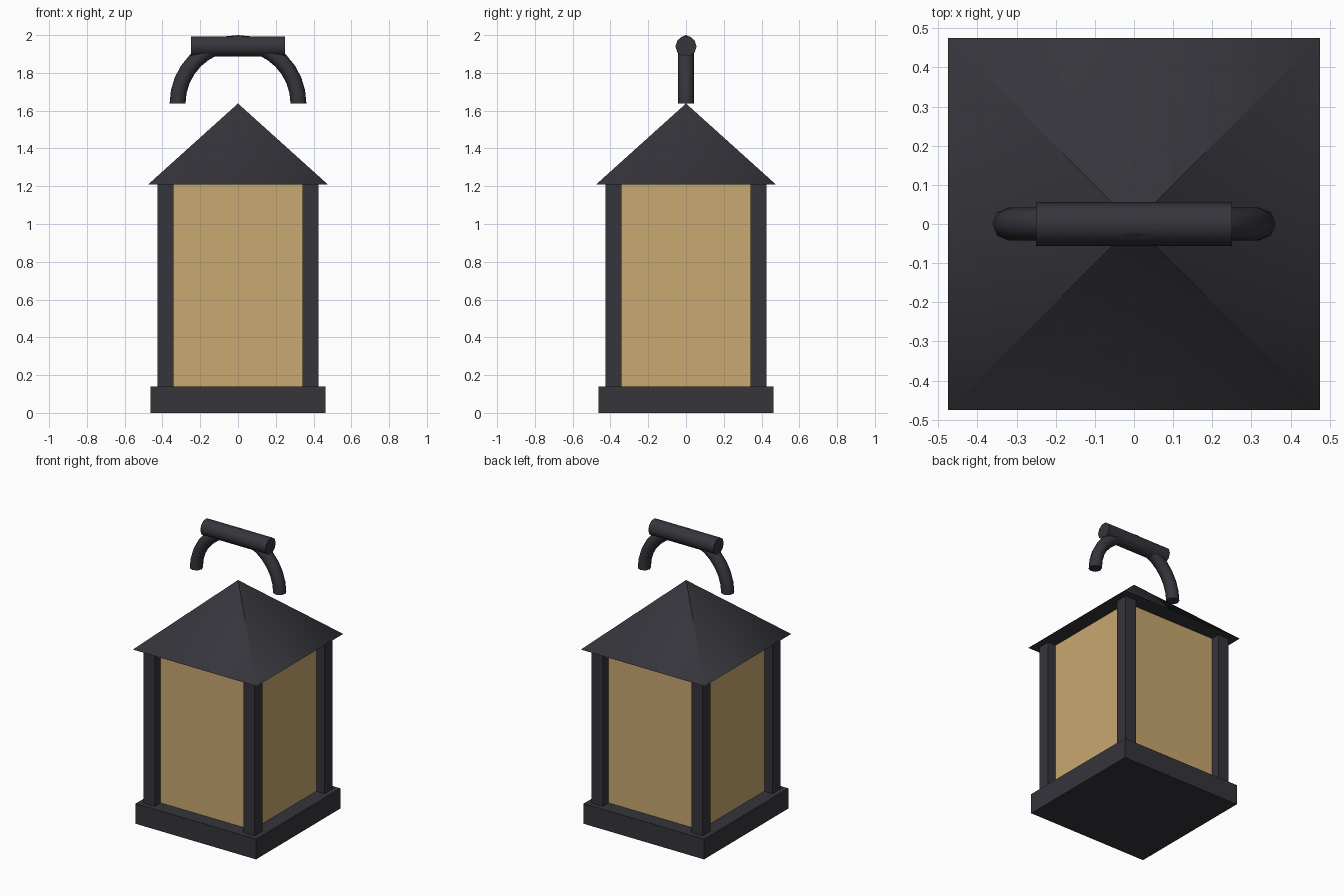
import bpy, bmesh
from math import pi, sin, cos, radians
from mathutils import Vector, Matrix

default_cube = bpy.data.objects.get("Cube")
if default_cube:
    bpy.data.objects.remove(default_cube, do_unlink=True)


def make_material(name, rgb):
    mat = bpy.data.materials.new(name)
    mat.use_nodes = True
    mat.diffuse_color = (*rgb, 1)
    mat.node_tree.nodes["Principled BSDF"].inputs["Base Color"].default_value = (*rgb, 1)
    return mat


iron = make_material("dark iron", (0.036, 0.035, 0.044))
amber = make_material("amber glass", (0.578, 0.392, 0.162))


def finish(name, bm, mat, smooth_angle=None):
    """Turn a bmesh into a named, coloured object."""
    bmesh.ops.recalc_face_normals(bm, faces=bm.faces)
    mesh = bpy.data.meshes.new(name)
    bm.to_mesh(mesh)
    bm.free()
    mesh.materials.append(mat)
    obj = bpy.data.objects.new(name, mesh)
    bpy.context.collection.objects.link(obj)
    if smooth_angle:
        bpy.ops.object.select_all(action='DESELECT')
        obj.select_set(True)
        bpy.context.view_layer.objects.active = obj
        bpy.ops.object.shade_smooth_by_angle(angle=radians(smooth_angle))
    return obj


def box(name, mat, x, y, half, bottom, top):
    """Square upright block between two heights."""
    bm = bmesh.new()
    bmesh.ops.create_cube(bm, size=1)
    bmesh.ops.scale(bm, vec=(2 * half, 2 * half, top - bottom), verts=bm.verts)
    bmesh.ops.translate(bm, vec=(x, y, (top + bottom) / 2), verts=bm.verts)
    return finish(name, bm, mat)


# Heights shared by the parts
BASE_TOP, EAVES, APEX = 0.14, 1.21, 1.638

# Body: plinth, glass and four corner posts
box("base", iron, 0, 0, 0.462, 0, BASE_TOP)
box("glass_panes", amber, 0, 0, 0.363, BASE_TOP, EAVES)
for side, sx in (("right", -1), ("left", 1)):
    for end, sy in (("front", -1), ("back", 1)):
        box(f"{end}_{side}_post", iron, sx * 0.383, sy * 0.383, 0.0425, BASE_TOP, EAVES)

# Pyramid roof, softened towards its corners
bm = bmesh.new()
bmesh.ops.create_cone(bm, cap_ends=True, segments=4, radius1=0.475 * 2 ** 0.5, radius2=0,
                      depth=APEX - EAVES,
                      matrix=Matrix.Translation((0, 0, (APEX + EAVES) / 2)) @ Matrix.Rotation(pi / 4, 4, 'Z'))
bmesh.ops.remove_doubles(bm, verts=bm.verts, dist=0.0001)
roof = finish("roof", bm, iron).data
roof.shade_smooth()
normals = [None] * len(roof.loops)
for face in roof.polygons:
    for loop in face.loop_indices:
        co = roof.vertices[roof.loops[loop].vertex_index].co
        at_corner = face.normal.z > 0 and co.z < EAVES + 0.01
        flat = Vector((co.x, co.y, 0)).normalized() * 0.667 + Vector((0, 0, 0.745))
        normals[loop] = flat.normalized() if at_corner else face.normal.copy()
roof.normals_split_custom_set(normals)

# Handle: half ring swept from an eight-sided section
RING, TUBE, STEPS, SIDES = 0.32, 0.042, 16, 8
bm = bmesh.new()
rings = []
for i in range(STEPS + 1):
    a = pi * i / STEPS
    ring = []
    for j in range(SIDES):
        b = 2 * pi * j / SIDES
        r = RING + TUBE * cos(b)
        ring.append(bm.verts.new((r * cos(a), TUBE * sin(b), APEX + r * sin(a))))
    rings.append(ring)
for lower, upper in zip(rings, rings[1:]):
    for j in range(SIDES):
        k = (j + 1) % SIDES
        bm.faces.new((lower[j], lower[k], upper[k], upper[j]))
bm.faces.new(rings[0])
bm.faces.new(rings[-1])
finish("handle_arch", bm, iron, 60)

# Grip across the top of the handle
bm = bmesh.new()
bmesh.ops.create_cone(bm, cap_ends=True, segments=10, radius1=0.056, radius2=0.056, depth=0.5,
                      matrix=Matrix.Translation((0, 0, 1.94)) @ Matrix.Rotation(pi / 2, 4, 'Y'))
finish("handle_grip", bm, iron, 60)
